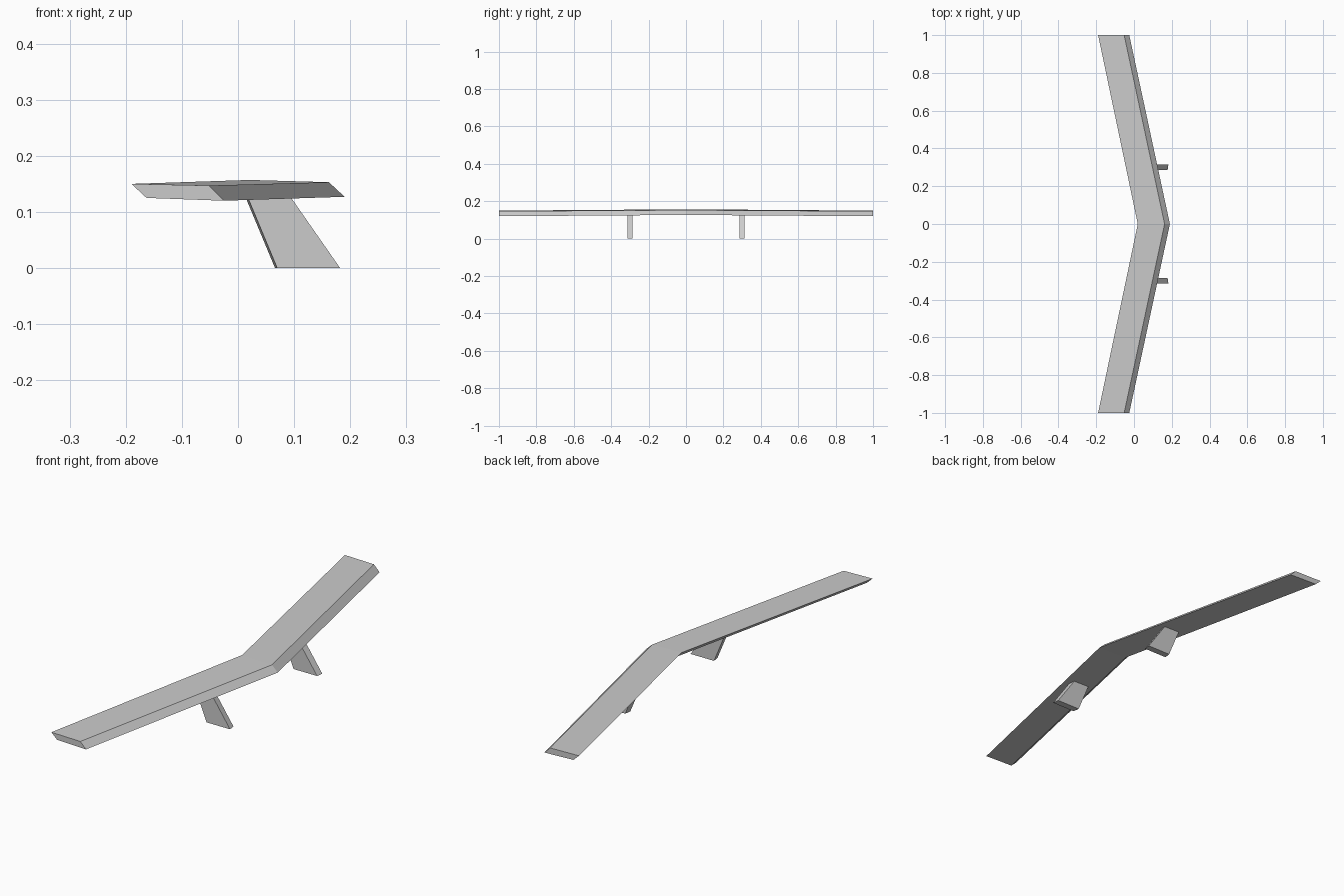
import bpy
import bmesh

cube = bpy.data.objects.get("Cube")
if cube:
    bpy.data.objects.remove(cube, do_unlink=True)

# Single plain grey material
grey = bpy.data.materials.new("plain_grey")
grey.use_nodes = True
colour = (0.6, 0.6, 0.6, 1.0)
grey.diffuse_color = colour
grey.node_tree.nodes["Principled BSDF"].inputs["Base Color"].default_value = colour


def loft(name, sections):
    """Skin a closed solid through matching rings of points."""
    bm = bmesh.new()
    rings = [[bm.verts.new(p) for p in ring] for ring in sections]
    for a, b in zip(rings, rings[1:]):
        for i in range(len(a)):
            j = (i + 1) % len(a)
            bm.faces.new((a[i], a[j], b[j], b[i]))
    bm.faces.new(rings[0])
    bm.faces.new(rings[-1])
    bmesh.ops.recalc_face_normals(bm, faces=bm.faces)
    mesh = bpy.data.meshes.new(name)
    bm.to_mesh(mesh)
    bm.free()
    mesh.materials.append(grey)
    obj = bpy.data.objects.new(name, mesh)
    bpy.context.collection.objects.link(obj)
    return obj


def section(profile, y, dx=0.0):
    return [(x + dx, y, z) for x, z in profile]


# Swept wing: slanted slab cross-section at the tips and at the middle
tip = [(-0.19, 0.15), (-0.052, 0.147), (-0.025, 0.12), (-0.163, 0.125)]
root = [(0.02, 0.157), (0.162, 0.153), (0.19, 0.127), (0.047, 0.131)]
loft("swept_wing", [section(tip, -1), section(root, 0), section(tip, 1)])

# Raked support struts, slightly skewed to follow the sweep
strut = [(0.07, 0), (0.182, 0), (0.09, 0.132), (0.015, 0.132)]
for side, name in ((-1, "front_strut"), (1, "back_strut")):
    loft(name, [section(strut, side * 0.285, -0.004), section(strut, side * 0.314)])
